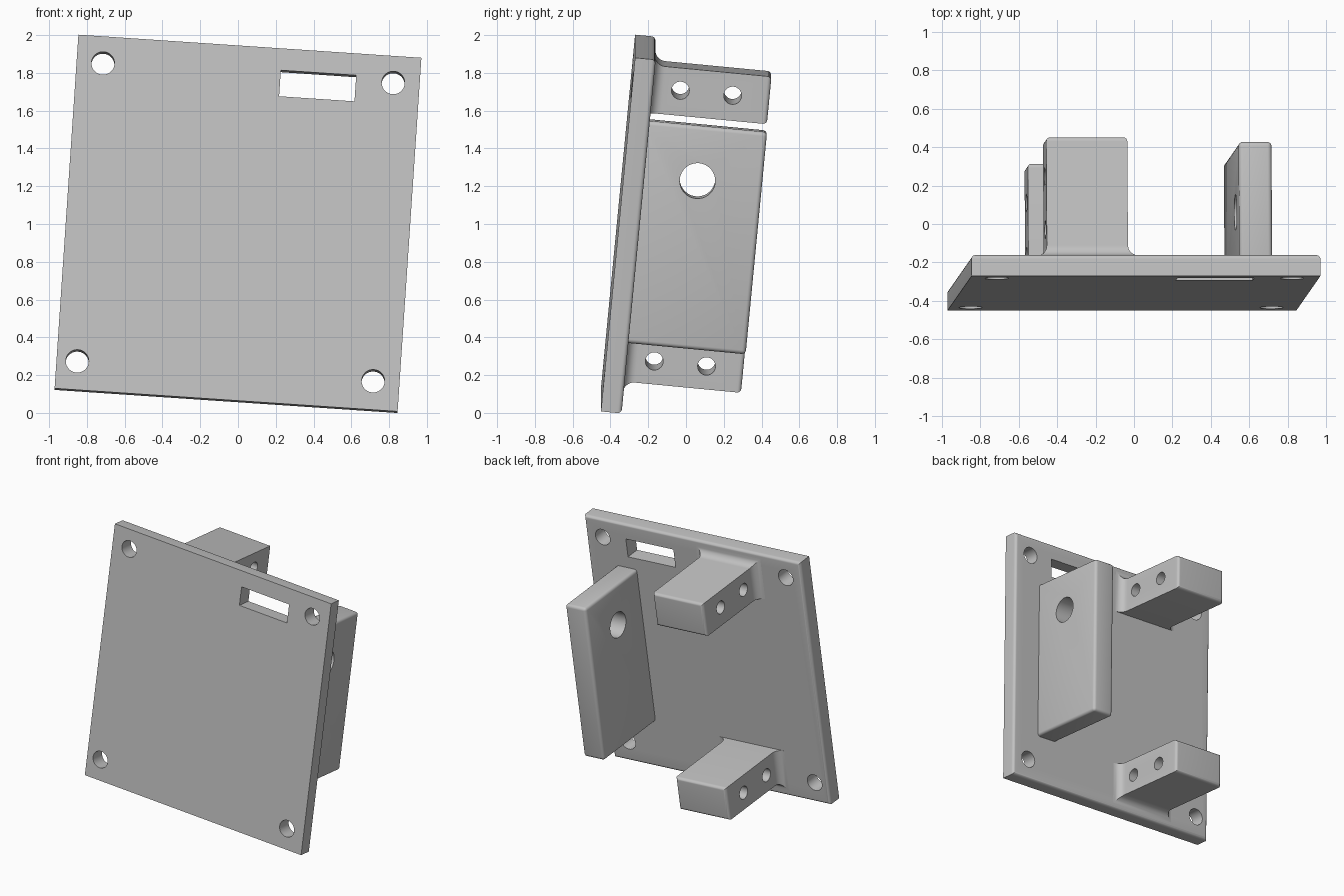
import bpy
import bmesh
from math import pi, sin, cos, radians
from mathutils import Matrix, Vector

cube = bpy.data.objects.get("Cube")
if cube:
    bpy.data.objects.remove(cube, do_unlink=True)

# Local frame: x across the plate, z up the plate, y backwards from its front face
TILT = (Matrix.Translation((0, -0.36, 1.005))
        @ Matrix.Rotation(radians(3.85), 4, 'Y')
        @ Matrix.Rotation(radians(-5.5), 4, 'X'))
WIDTH, HEIGHT, THICK = 1.82, 1.885, 0.11
REACH = 0.735      # how far the mounts stand behind the front face
ROUND = 0.022      # rounded edges
FILLET = 0.06      # curved foot of the brackets
STEPS = 6

grey = bpy.data.materials.new("plain grey")
grey.use_nodes = True
grey.diffuse_color = (0.54, 0.54, 0.54, 1)
grey.node_tree.nodes["Principled BSDF"].inputs["Base Color"].default_value = grey.diffuse_color


def new_object(name, bm):
    bmesh.ops.recalc_face_normals(bm, faces=bm.faces[:])
    mesh = bpy.data.meshes.new(name)
    bm.to_mesh(mesh)
    bm.free()
    mesh.materials.append(grey)
    obj = bpy.data.objects.new(name, mesh)
    bpy.context.collection.objects.link(obj)
    return obj


def loft(name, rings):
    """Skin rectangles (x0, x1, z0, z1, depth) stacked along y."""
    bm = bmesh.new()
    loops = [[bm.verts.new(p) for p in ((x0, y, z0), (x1, y, z0), (x1, y, z1), (x0, y, z1))]
             for x0, x1, z0, z1, y in rings]
    for a, b in zip(loops, loops[1:]):
        for i in range(4):
            j = (i + 1) % 4
            bm.faces.new((a[i], a[j], b[j], b[i]))
    bm.faces.new(loops[0])
    bm.faces.new(loops[-1])
    return new_object(name, bm)


def rounded_end(x0, x1, z0, z1, depth):
    """Rings that round over the back end of a block."""
    for i in range(STEPS + 1):
        t = pi / 2 * i / STEPS
        e = ROUND * (1 - cos(t))
        yield x0 + e, x1 - e, z0 + e, z1 - e, depth - ROUND * (1 - sin(t))


def add_hole(bm, centre, radius, axis):
    turn = Matrix.Rotation(pi / 2, 4, 'X' if axis == 'Y' else 'Y')
    bmesh.ops.create_cone(bm, cap_ends=True, segments=48, radius1=radius, radius2=radius,
                          depth=0.9 if axis == 'X' else 0.5,
                          matrix=Matrix.Translation(centre) @ turn)


def add_box(bm, centre, size):
    bmesh.ops.create_cube(bm, size=1, matrix=Matrix.Translation(centre)
                          @ Matrix.Diagonal(Vector(size)).to_4x4())


def apply(obj, mod):
    bpy.context.view_layer.update()
    with bpy.context.temp_override(object=obj, active_object=obj, selected_objects=[obj]):
        bpy.ops.object.modifier_apply(modifier=mod.name)


def cut(obj, bm):
    cutter = new_object("cutter", bm)
    cutter.hide_render = True
    mod = obj.modifiers.new("Holes", 'BOOLEAN')
    mod.operation = 'DIFFERENCE'
    mod.solver = 'EXACT'
    mod.object = cutter
    apply(obj, mod)
    bpy.data.objects.remove(cutter, do_unlink=True)


# Plate with four corner holes and a slot
w, h = WIDTH / 2, HEIGHT / 2
plate = loft("plate", [(-w, w, -h, h, 0), *rounded_end(-w, w, -h, h, THICK)])
holes = bmesh.new()
for x, z in ((-0.77, 0.80), (0.77, 0.80), (0.77, -0.79), (-0.80, -0.79)):
    add_hole(holes, (x, 0.05, z), 0.061, 'Y')
add_box(holes, (0.372, 0.05, 0.757), (0.4, 0.5, 0.139))
cut(plate, holes)


# Two brackets, with curved feet on the sides and the outer face
def bracket(name, side, inner, outer, hole_z):
    x0, x1 = -0.51, -0.087

    def section(e, depth):
        z0, z1 = sorted((side * inner, side * (outer + e)))
        return x0 - e, x1 + e, z0, z1, depth

    rings = [section(FILLET, THICK - 0.02)]
    for i in range(STEPS + 1):
        t = pi / 2 * i / STEPS
        rings.append(section(FILLET * (1 - sin(t)), THICK + FILLET * (1 - cos(t))))
    rings += rounded_end(*section(0, REACH))
    obj = loft(name, rings)
    drill = bmesh.new()
    for depth in (0.262, 0.54):
        add_hole(drill, ((x0 + x1) / 2, depth, side * hole_z), 0.047, 'X')
    cut(obj, drill)
    return obj


upper = bracket("upper_bracket", 1, 0.592, 0.845, 0.726)
lower = bracket("lower_bracket", -1, 0.59, 0.84, 0.717)

# Tall side mount with rounded edges and one large hole
bm = bmesh.new()
base = THICK - 0.05
add_box(bm, (0.597, (base + REACH) / 2, 0.008), (0.172, REACH - base, 1.184))
mount = new_object("side_mount", bm)
bevel = mount.modifiers.new("Rounding", 'BEVEL')
bevel.width = ROUND
bevel.segments = 4
apply(mount, bevel)
bore = bmesh.new()
add_hole(bore, (0.597, 0.393, 0.309), 0.094, 'X')
cut(mount, bore)

# Smooth the curves and tilt the whole assembly
for obj in (plate, upper, lower, mount):
    obj.matrix_world = TILT
    bpy.ops.object.select_all(action='DESELECT')
    obj.select_set(True)
    bpy.context.view_layer.objects.active = obj
    bpy.ops.object.shade_smooth_by_angle(angle=radians(30))
